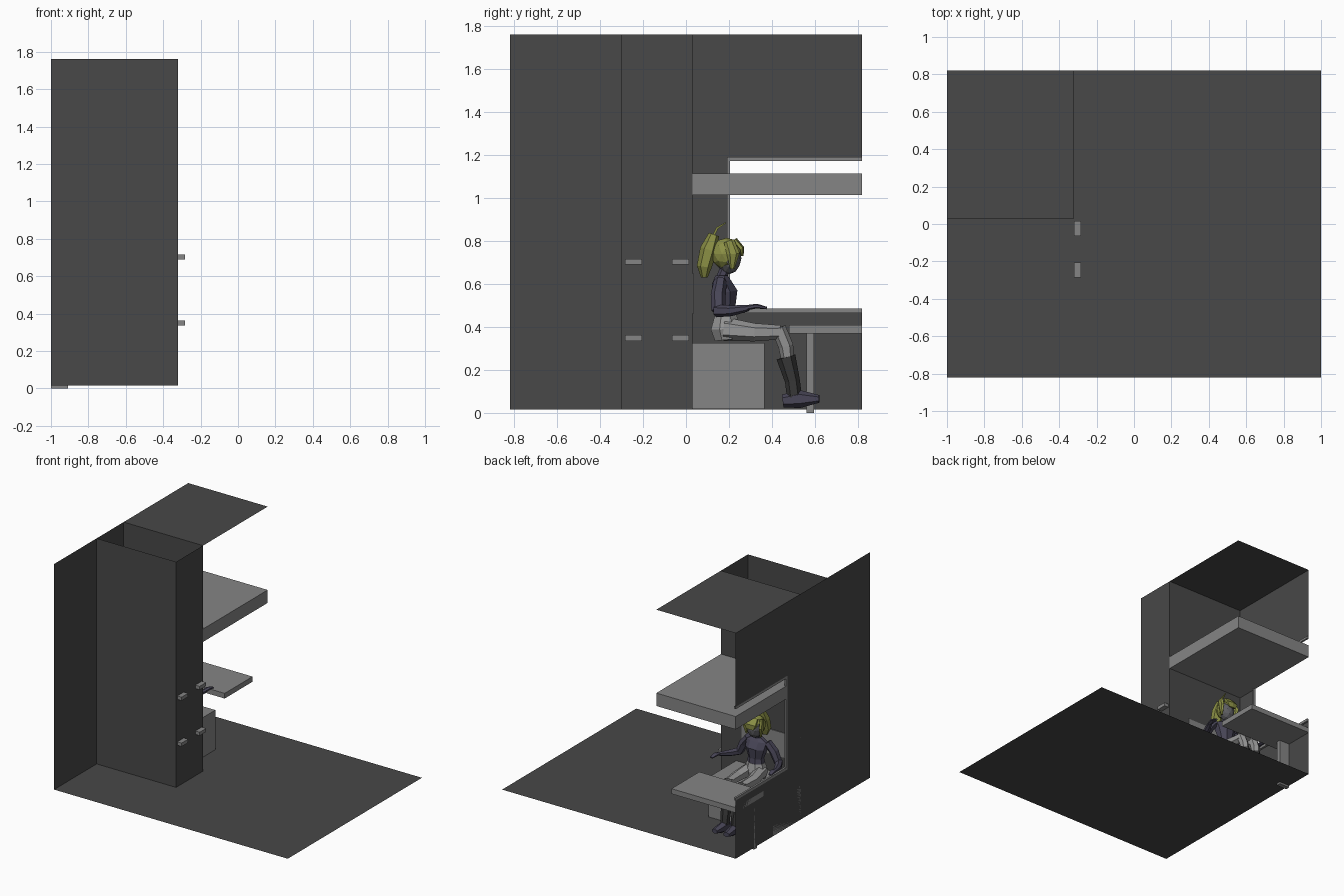
import bpy, bmesh, math
from mathutils import Vector, Matrix

cube = bpy.data.objects.get("Cube")
if cube:
    bpy.data.objects.remove(cube, do_unlink=True)


def material(name, r, g, b):
    m = bpy.data.materials.new(name)
    m.use_nodes = True
    m.diffuse_color = (r, g, b, 1)
    m.node_tree.nodes["Principled BSDF"].inputs["Base Color"].default_value = (r, g, b, 1)
    return m


DARK = material("dark grey panel", 0.065, 0.065, 0.065)
LIGHT = material("mid grey furniture", 0.235, 0.235, 0.235)
HAIR = material("olive yellow hair", 0.26, 0.28, 0.06)
SUIT = material("slate purple jacket", 0.065, 0.06, 0.095)
PANTS = material("light grey trousers", 0.3, 0.3, 0.3)
BOOT = material("charcoal boots", 0.04, 0.04, 0.04)
FACE = material("grey face", 0.11, 0.11, 0.12)


def finish(bm, name, mat):
    me = bpy.data.meshes.new(name)
    bm.to_mesh(me)
    bm.free()
    me.materials.append(mat)
    ob = bpy.data.objects.new(name, me)
    bpy.context.collection.objects.link(ob)
    return ob


def sheet(name, points, mat=DARK):
    bm = bmesh.new()
    bm.faces.new([bm.verts.new(p) for p in points])
    return finish(bm, name, mat)


def box(name, x, y, z, mat=LIGHT):
    bm = bmesh.new()
    bmesh.ops.create_cube(bm, size=1)
    for v in bm.verts:
        v.co = [a + (c + 0.5) * (b - a) for c, (a, b) in zip(v.co, (x, y, z))]
    return finish(bm, name, mat)


def loft(name, rings, mat, sides=6):
    """Tube through rings of (centre, half width, half depth)."""
    bm = bmesh.new()
    loops = []
    for i, (c, w, d) in enumerate(rings):
        a = Vector(rings[max(i - 1, 0)][0])
        b = Vector(rings[min(i + 1, len(rings) - 1)][0])
        t = (b - a).normalized()
        u = Vector((1, 0, 0))
        u = (u - t * u.dot(t)).normalized()
        v = t.cross(u)
        ring = []
        for k in range(sides):
            q = 2 * math.pi * (k + 0.5) / sides
            ring.append(bm.verts.new(Vector(c) + u * w * math.cos(q) + v * d * math.sin(q)))
        loops.append(ring)
    for lo, hi in zip(loops, loops[1:]):
        for k in range(sides):
            n = (k + 1) % sides
            bm.faces.new((lo[k], lo[n], hi[n], hi[k]))
    bm.faces.new(loops[0][::-1])
    bm.faces.new(loops[-1])
    bmesh.ops.recalc_face_normals(bm, faces=bm.faces)
    return finish(bm, name, mat)


def ball(name, centre, size, mat, keep=None):
    bm = bmesh.new()
    bmesh.ops.create_icosphere(bm, subdivisions=2, radius=1)
    if keep:
        bmesh.ops.delete(bm, geom=[f for f in bm.faces if not keep(f.calc_center_median())], context="FACES")
    bmesh.ops.transform(bm, matrix=Matrix.Translation(centre) @ Matrix.Diagonal((*size, 1)), verts=bm.verts)
    return finish(bm, name, mat)


# Room shell
W, E, S, N = -1, 1, -0.82, 0.82
B, T = 0.015, 1.76
CX, CF, CB = -0.32, -0.3, 0.03
sheet("floor", [(W, S, B), (E, S, B), (E, N, B), (W, N, B)])
sheet("ceiling", [(W, CB, T), (CX, CB, T), (CX, N, T), (W, N, T)])
wall = [(S, B), (N, B), (N, 0.465), (0.19, 0.465), (0.19, 1.19), (N, 1.19), (N, T), (S, T)]
sheet("side_wall", [(W, y, z) for y, z in wall])

# Closet, open at the top
for name, (x0, y0), (x1, y1) in (("closet_front", (W, CF), (CX, CF)),
                                 ("closet_side", (CX, CF), (CX, CB)),
                                 ("closet_back", (CX, CB), (W, CB))):
    sheet(name, [(x0, y0, B), (x1, y1, B), (x1, y1, T), (x0, y0, T)])
for y in (-0.285, -0.065):
    for z in (0.335, 0.69):
        box("closet_handle", (CX, -0.283), (y, y + 0.08), (z, z + 0.027))

# Window frame
FX = (W, -0.985)
box("window_sill", FX, (0.19, N), (0.465, 0.485))
box("window_top", FX, (0.19, N), (1.172, 1.19))
box("window_jamb", FX, (0.19, 0.205), (0.485, 1.172))

# Furniture
box("upper_bunk", (W, CX), (CB, N), (1.015, 1.115))
box("bench_seat", (W, -0.45), (CB, 0.365), (0.018, 0.325))
box("bench_backrest", (W, -0.5), (CB, 0.036), (0.46, 0.65))
box("table_top", (W, -0.45), (0.48, N), (0.37, 0.41))
box("table_leg", (W, -0.91), (0.56, 0.595), (0, 0.37))

# Seated figure
PX = -0.73
loft("trousers_hips", [((PX, 0.19, 0.34), 0.075, 0.06), ((PX, 0.185, 0.39), 0.09, 0.075),
                       ((PX, 0.185, 0.455), 0.07, 0.055)], PANTS, 8)
loft("jacket", [((PX, 0.185, 0.44), 0.07, 0.055), ((PX, 0.185, 0.49), 0.06, 0.048),
                ((PX, 0.18, 0.56), 0.085, 0.065), ((PX, 0.165, 0.61), 0.09, 0.048),
                ((PX, 0.165, 0.64), 0.04, 0.03)], SUIT, 8)
loft("neck", [((PX, 0.165, 0.63), 0.024, 0.024), ((PX, 0.19, 0.69), 0.024, 0.024)], SUIT)
ball("face", (PX, 0.2, 0.72), (0.055, 0.058, 0.075), FACE)
ball("hair_cap", (PX, 0.19, 0.74), (0.072, 0.075, 0.075), HAIR,
     lambda c: c.z > 0.25 or c.y < 0.1 and c.z > -0.75)

for s, side in ((1, "left"), (-1, "right")):
    def at(dx, y, z):
        return (PX + s * dx, y, z)
    loft(side + "_thigh", [(at(0.045, 0.18, 0.39), 0.045, 0.055), (at(0.065, 0.32, 0.375), 0.042, 0.042),
                           (at(0.06, 0.44, 0.375), 0.032, 0.033)], PANTS)
    loft(side + "_shin", [(at(0.06, 0.43, 0.395), 0.032, 0.035), (at(0.055, 0.465, 0.31), 0.033, 0.035),
                          (at(0.05, 0.475, 0.23), 0.03, 0.028)], PANTS)
    loft(side + "_boot_shaft", [(at(0.05, 0.465, 0.26), 0.04, 0.045), (at(0.045, 0.495, 0.15), 0.035, 0.035),
                                (at(0.045, 0.505, 0.07), 0.03, 0.035)], BOOT)
    loft(side + "_boot_foot", [(at(0.045, 0.45, 0.055), 0.026, 0.03), (at(0.045, 0.53, 0.065), 0.034, 0.042),
                               (at(0.05, 0.62, 0.065), 0.026, 0.018)], SUIT)
    loft(side + "_upper_arm", [(at(0.08, 0.16, 0.615), 0.03, 0.03), (at(0.13, 0.15, 0.55), 0.033, 0.035),
                               (at(0.165, 0.15, 0.475), 0.028, 0.032)], SUIT)
    loft(side + "_forearm", [(at(0.165, 0.14, 0.475), 0.028, 0.03), (at(0.205, 0.21, 0.475), 0.026, 0.025),
                             (at(0.24, 0.29, 0.488), 0.017, 0.015)], SUIT)
    loft(side + "_hand", [(at(0.24, 0.285, 0.49), 0.016, 0.012), (at(0.245, 0.33, 0.497), 0.022, 0.011),
                          (at(0.25, 0.375, 0.488), 0.013, 0.006)], SUIT)
    loft(side + "_hair_lock", [(at(0.06, 0.2, 0.8), 0.012, 0.025), (at(0.07, 0.22, 0.74), 0.012, 0.03),
                               (at(0.06, 0.215, 0.67), 0.006, 0.01)], HAIR)

# Hair bundle behind the head and its loose strand
loft("hair_bundle", [((PX, 0.085, 0.63), 0.03, 0.015), ((PX, 0.085, 0.68), 0.055, 0.035),
                     ((PX, 0.105, 0.76), 0.055, 0.04), ((PX, 0.13, 0.83), 0.035, 0.025)], HAIR)
loft("hair_strand", [((PX, 0.125, 0.82), 0.01, 0.008), ((PX, 0.145, 0.86), 0.01, 0.007),
                     ((PX, 0.185, 0.885), 0.004, 0.003)], HAIR, 4)
loft("hair_fringe", [((PX, 0.225, 0.805), 0.05, 0.014), ((PX, 0.258, 0.765), 0.055, 0.014),
                     ((PX, 0.262, 0.73), 0.035, 0.006)], HAIR)
